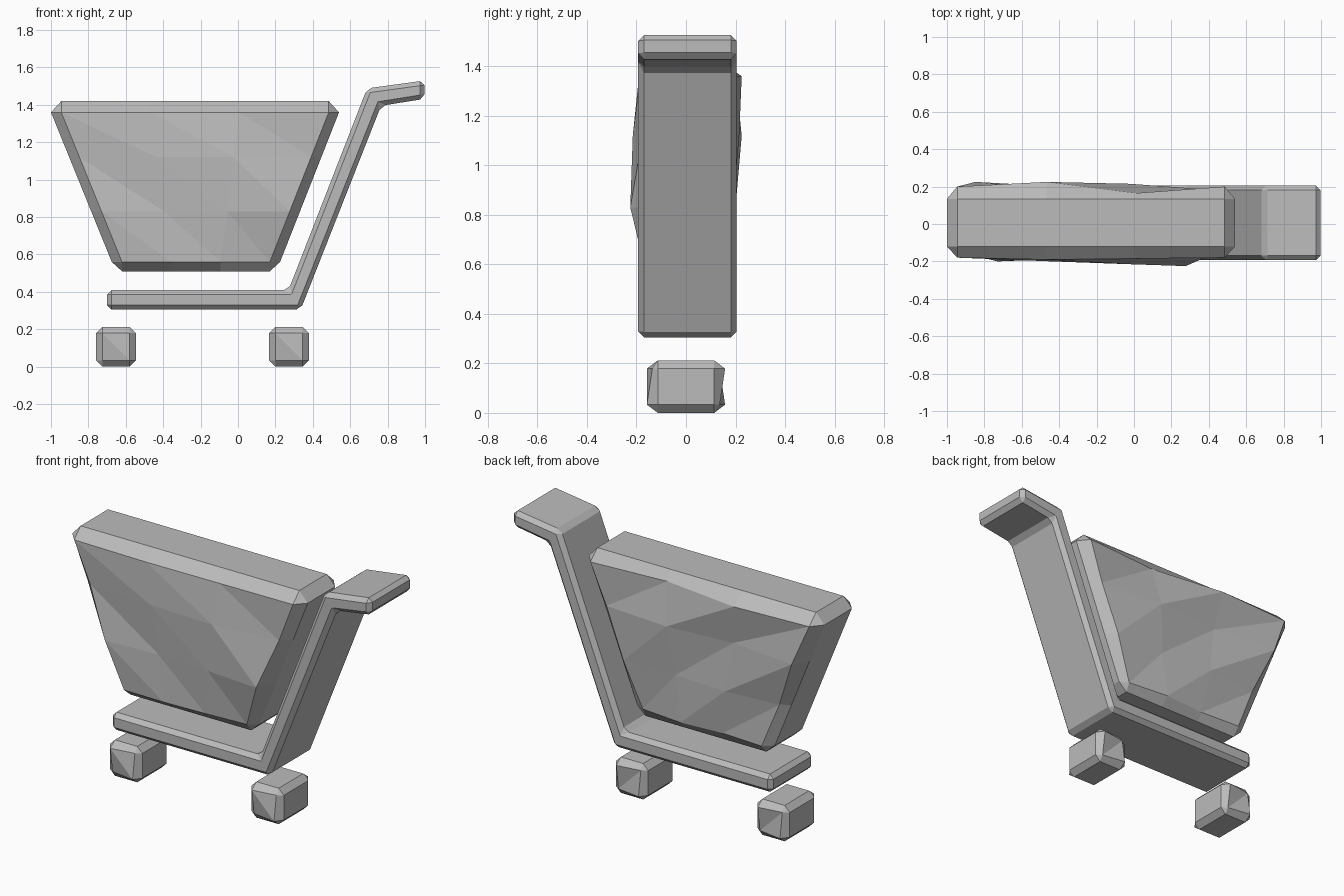
import bpy, bmesh

cube = bpy.data.objects.get("Cube")
if cube:
    bpy.data.objects.remove(cube)

grey = bpy.data.materials.new("plain_grey")
grey.use_nodes = True
COLOUR = (0.5, 0.5, 0.5, 1)
grey.diffuse_color = COLOUR
grey.node_tree.nodes["Principled BSDF"].inputs["Base Color"].default_value = COLOUR


def finish(name, bm, location=(0, 0, 0)):
    bmesh.ops.recalc_face_normals(bm, faces=bm.faces[:])
    mesh = bpy.data.meshes.new(name)
    bm.to_mesh(mesh)
    bm.free()
    mesh.materials.append(grey)
    obj = bpy.data.objects.new(name, mesh)
    obj.location = location
    bpy.context.collection.objects.link(obj)
    return obj


def bevelled_prism(profile, front, back, width):
    """Extrude an xz profile along y and chamfer every edge."""
    bm = bmesh.new()
    face = bm.faces.new([bm.verts.new((x, front, z)) for x, z in profile])
    out = bmesh.ops.extrude_face_region(bm, geom=[face], use_keep_orig=True)
    for v in out["geom"]:
        if isinstance(v, bmesh.types.BMVert):
            v.co.y = back
    bmesh.ops.recalc_face_normals(bm, faces=bm.faces[:])
    bmesh.ops.bevel(bm, geom=bm.edges[:], offset=width, segments=1,
                    profile=0.5, affect='EDGES')
    return bm


# Basket: two dented side panels with chamfered rims, bridged together
ROWS = [1.42, 1.36, 1.12, 0.83, 0.56, 0.51]
RIM = 0.055
FRONT_DEPTH = [[.18, .19, .185, .18],
               [.17, .20, .215, .175],
               [.20, .18, .20, .225],
               [.18, .185, .175, .16]]
BACK_DEPTH = [[.20, .225, .165, .20],
              [.225, .18, .215, .185],
              [.17, .20, .18, .19],
              [.18, .165, .185, .16]]


def basket_panel(bm, depth, sign, rim_y):
    grid = {}
    for i, z in enumerate(ROWS):
        row = min(max(i, 1), 4)
        t = (ROWS[1] - ROWS[row]) / (ROWS[1] - ROWS[4])
        left, right = -0.945 + 0.325 * t, 0.485 - 0.315 * t
        for j in range(6):
            outer_row, outer_col = i in (0, 5), j in (0, 5)
            if outer_row and outer_col:
                continue
            col = min(max(j, 1), 4)
            x = left + (right - left) * (col - 1) / 3
            if outer_col:
                x += RIM if j else -RIM
            rim = outer_row or outer_col
            y = rim_y if rim else depth[row - 1][col - 1]
            grid[i, j] = bm.verts.new((x, sign * y, z))
    for i in range(5):
        for j in range(5):
            ring = [(i, j), (i, j + 1), (i + 1, j + 1), (i + 1, j)]
            corner = [grid[k] for k in ring if k in grid]
            if len(corner) == 3:
                bm.faces.new(corner)
            elif 0 < i < 4 and 0 < j < 4:
                # dented quads fold along the falling diagonal
                a, b, c, d = corner
                bm.faces.new((a, b, c))
                bm.faces.new((a, c, d))
            else:
                bm.faces.new(corner)


bm = bmesh.new()
basket_panel(bm, FRONT_DEPTH, -1, 0.12)
basket_panel(bm, BACK_DEPTH, 1, 0.135)
bmesh.ops.bridge_loops(bm, edges=[e for e in bm.edges if e.is_boundary])
finish("basket", bm)

# Frame: base bar, slanted post and handle in one bent slab
FRAME = [(-0.70, 0.305), (0.335, 0.305), (0.765, 1.395), (0.997, 1.432),
         (0.997, 1.53), (0.69, 1.488), (0.27, 0.41), (-0.70, 0.41)]
finish("frame", bevelled_prism(FRAME, -0.193, 0.205, 0.024))

# Wheels: chamfered blocks with slightly twisted ends
HALF = 0.106
BLOCK = [(-HALF, -HALF), (HALF, -HALF), (HALF, HALF), (-HALF, HALF)]
for name, x in (("right_wheel", -0.652), ("left_wheel", 0.273)):
    bm = bevelled_prism(BLOCK, -0.147, 0.147, 0.033)
    for v in bm.verts:
        if abs(v.co.y) > 0.14:
            v.co.y += 0.011 if v.co.x * v.co.z > 0 else -0.011
    bmesh.ops.triangulate(bm, faces=[f for f in bm.faces if abs(f.normal.y) > 0.9])
    finish(name, bm, (x, 0, HALF))
